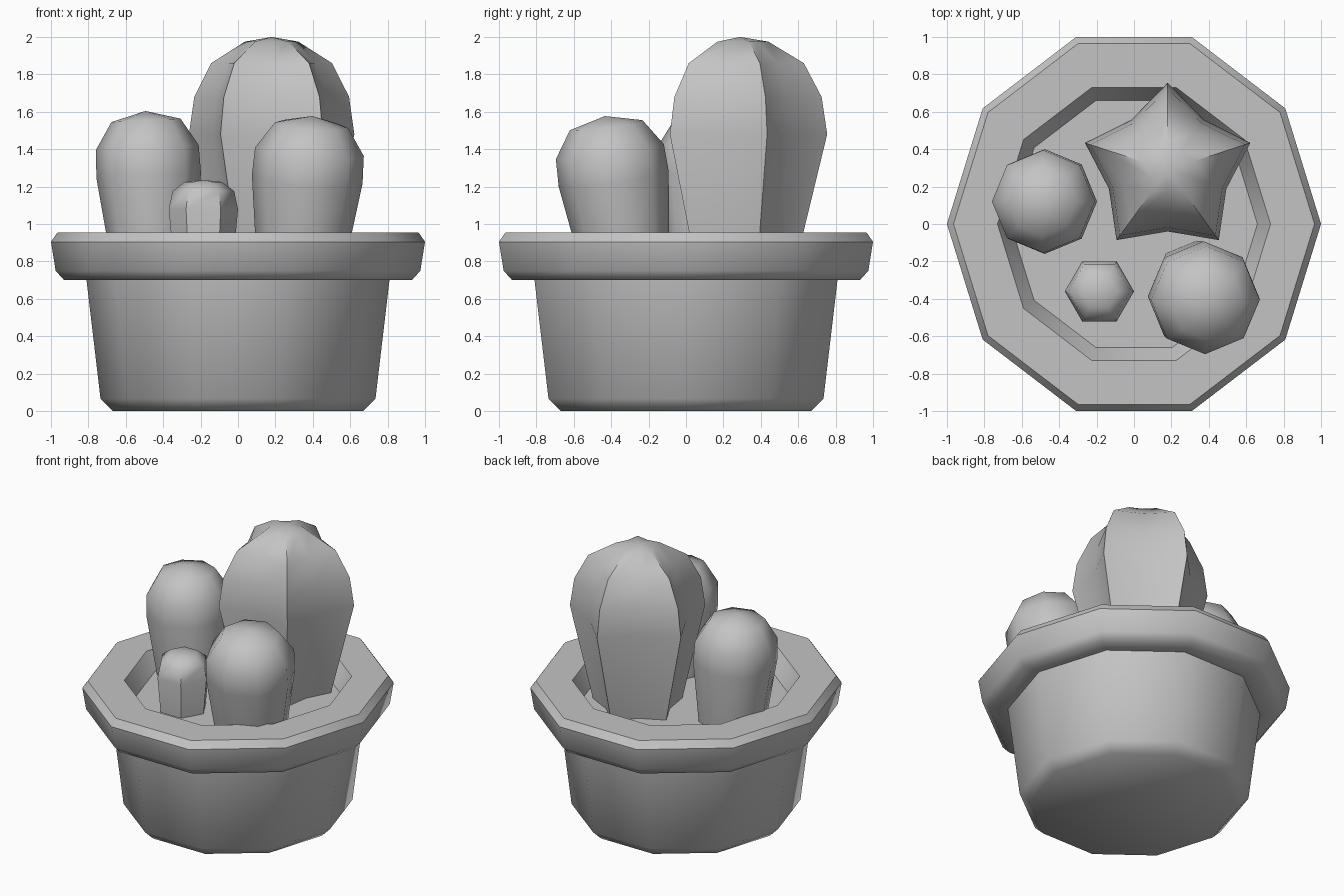
import bpy, bmesh, math
from mathutils import Matrix, Vector

cube = bpy.data.objects.get("Cube")
if cube:
    bpy.data.objects.remove(cube, do_unlink=True)

grey = bpy.data.materials.new("plain grey")
grey.use_nodes = True
grey.diffuse_color = (0.55, 0.55, 0.55, 1)
grey.node_tree.nodes["Principled BSDF"].inputs["Base Color"].default_value = grey.diffuse_color


def lathe(name, profile, sides, place=Matrix(), start=0.0, valley=1.0, y_scale=1.0, sharp_rings=()):
    """Revolve (radius, height) points; valley below 1 pulls in every second side."""
    bm = bmesh.new()
    rings = []
    for r, z in profile:
        if r == 0:
            rings.append([bm.verts.new((0, 0, z))])
            continue
        ring = []
        for i in range(sides):
            a = start + math.tau * i / sides
            rr = r * (valley if i % 2 else 1)
            ring.append(bm.verts.new((rr * math.cos(a), rr * math.sin(a) * y_scale, z)))
        rings.append(ring)
    for low, high in zip(rings, rings[1:]):
        for i in range(sides):
            j = (i + 1) % sides
            if len(high) == 1:
                bm.faces.new((low[i], low[j], high[0]))
            else:
                bm.faces.new((low[i], low[j], high[j], high[i]))
    bm.faces.new(rings[0][::-1])
    if len(rings[-1]) > 1:
        bm.faces.new(rings[-1])
    for k in sharp_rings:
        for i, v in enumerate(rings[k]):
            bm.edges.get((v, rings[k][(i + 1) % sides])).smooth = False
    bm.transform(place)
    mesh = bpy.data.meshes.new(name)
    bm.to_mesh(mesh)
    bm.free()
    mesh.materials.append(grey)
    obj = bpy.data.objects.new(name, mesh)
    bpy.context.collection.objects.link(obj)
    bpy.ops.object.select_all(action='DESELECT')
    obj.select_set(True)
    bpy.context.view_layer.objects.active = obj
    bpy.ops.object.shade_smooth_by_angle(angle=math.radians(50))
    for k in sharp_rings:
        for e in mesh.edges:
            if all(abs(mesh.vertices[v].co.z - profile[k][1]) < 1e-4 for v in e.vertices):
                e.use_edge_sharp = True
    return obj


def leaning(x, y, z, lean_x, lean_y):
    """Stand at a point with the axis tipped towards a direction."""
    axis = Vector((lean_x, lean_y, 1))
    turn = Vector((0, 0, 1)).rotation_difference(axis)
    return Matrix.Translation((x, y, z)) @ turn.to_matrix().to_4x4()


# Pot with chunky rim and sunken soil floor
lathe("pot",
      [(0.67, 0), (0.735, 0.065), (0.81, 0.70), (0.93, 0.70), (0.975, 0.75),
       (1.0, 0.905), (0.965, 0.955), (0.73, 0.955), (0.66, 0.83)],
      10, y_scale=1 / math.sin(math.radians(72)), sharp_rings=(5,))

# Tall five-ribbed cactus
lathe("tall_star_cactus",
      [(0.30, 0.80), (0.465, 1.48), (0.435, 1.68), (0.34, 1.86), (0.15, 1.975), (0, 2.0)],
      10, Matrix.Translation((0.18, 0.29, 0)), start=math.pi / 2, valley=0.71)

# Two round cacti leaning outwards
round_profile = [(0.22, -0.03), (0.28, 0.45), (0.275, 0.60), (0.185, 0.745), (0, 0.795)]
lathe("left_round_cactus", [(r * 1.06, z * 0.99) for r, z in round_profile],
      8, leaning(0.335, -0.325, 0.80, 0.08, -0.14))
lathe("right_round_cactus", round_profile, 8, leaning(-0.455, 0.12, 0.81, -0.05, 0.0))

# Small six-sided cactus
lathe("small_cactus",
      [(0.16, 0.80), (0.185, 1.08), (0.165, 1.175), (0.10, 1.225), (0, 1.235)],
      6, Matrix.Translation((-0.185, -0.36, 0)))
